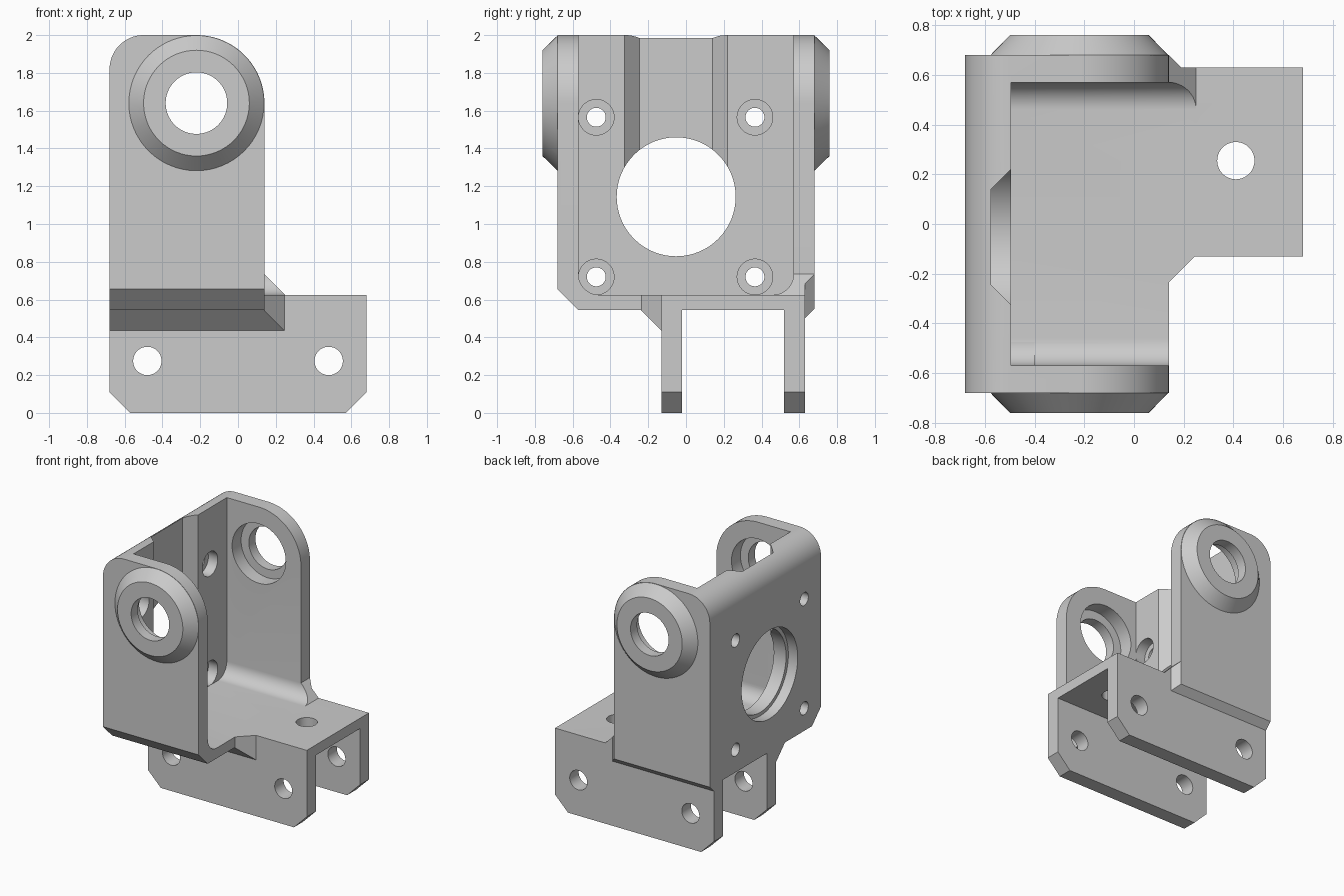
import bpy, math
from mathutils import Vector

default = bpy.data.objects.get("Cube")
if default:
    bpy.data.objects.remove(default)

grey = bpy.data.materials.new("plain grey")
grey.use_nodes = True
COLOUR = (0.6, 0.6, 0.6, 1)
grey.diffuse_color = COLOUR
grey.node_tree.nodes["Principled BSDF"].inputs["Base Color"].default_value = COLOUR


def place(axis, u, v, w):
    """Point from profile coordinates (u, v) and depth w along an axis."""
    return {"x": (w, u, v), "y": (u, w, v), "z": (u, v, w)}[axis]


def make(name, verts, faces):
    mesh = bpy.data.meshes.new(name)
    mesh.from_pydata(verts, [], faces)
    mesh.materials.append(grey)
    obj = bpy.data.objects.new(name, mesh)
    bpy.context.collection.objects.link(obj)
    # Make normals point outward
    import bmesh
    bm = bmesh.new()
    bm.from_mesh(mesh)
    bmesh.ops.recalc_face_normals(bm, faces=bm.faces)
    bm.to_mesh(mesh)
    bm.free()
    return obj


def loft(name, axis, near, far, w0, w1):
    """Solid between two matching outlines."""
    n = len(near)
    verts = [place(axis, *p, w0) for p in near] + [place(axis, *p, w1) for p in far]
    faces = [tuple(range(n)), tuple(range(n, 2 * n))]
    faces += [(i, (i + 1) % n, n + (i + 1) % n, n + i) for i in range(n)]
    return make(name, verts, faces)


def prism(name, axis, outline, w0, w1):
    return loft(name, axis, outline, outline, w0, w1)


def arc(cu, cv, r, start, end, steps):
    angles = [math.radians(start + (end - start) * i / steps) for i in range(steps + 1)]
    return [(cu + r * math.cos(a), cv + r * math.sin(a)) for a in angles]


def circle(cu, cv, r, steps=64):
    return arc(cu, cv, r, 0, 360, steps)[:-1]


def combine(target, other, operation):
    other.hide_render = True
    mod = target.modifiers.new("combine", "BOOLEAN")
    mod.operation = operation
    mod.solver = "EXACT"
    mod.object = other
    bpy.context.view_layer.objects.active = target
    bpy.ops.object.modifier_apply(modifier=mod.name)
    bpy.data.objects.remove(other)


def cut_hole(target, axis, cu, cv, r, w0, w1):
    combine(target, prism("hole_cutter", axis, circle(cu, cv, r), w0, w1), "DIFFERENCE")


BACK, FRONT = -0.68, 0.14
PIVOT = (-0.22, 1.64)

# Upper cradle: rounded side outline, including the gusset foot
outline = arc(-0.5, 1.82, 0.18, 180, 90, 16) + arc(*PIVOT, 0.36, 90, 0, 32)
outline += [(FRONT, 0.735), (0.25, 0.625), (0.25, 0.435), (BACK, 0.435)]
bracket = prism("bracket", "y", outline, -0.68, 0.68)

# Cross-section with chamfered lower edges
section = [(-0.68, 2.1), (-0.68, 0.655), (-0.57, 0.545), (-0.24, 0.545), (-0.13, 0.435),
           (0.63, 0.435), (0.63, 0.5), (0.68, 0.55), (0.68, 2.1)]
combine(bracket, prism("section", "x", section, -1, 1), "INTERSECT")

# Space between the side walls, filleted at the floor
space = arc(-0.46, 0.735, 0.11, 180, 270, 12) + arc(0.46, 0.735, 0.11, 270, 360, 12)
space += [(0.57, 2.2), (-0.57, 2.2)]
combine(bracket, prism("inner_space", "x", space, -0.495, 1), "DIFFERENCE")

# Diagonal trims of the gussets in plan
for trim in ([(FRONT, -0.235), (0.26, -0.115), (0.26, -1), (FRONT, -1)],
             [(FRONT, 0.68), (0.19, 0.63), (0.26, 0.63), (0.26, 1), (FRONT, 1)]):
    combine(bracket, prism("gusset_trim", "z", trim, 0, 1), "DIFFERENCE")

# Base channel with chamfered lower corners
base = [(BACK, 0.625), (BACK, 0.11), (-0.57, 0), (0.57, 0), (0.68, 0.11), (0.68, 0.625)]
combine(bracket, prism("base", "y", base, -0.13, 0.63), "UNION")
slot = [(-0.02, -0.1), (0.52, -0.1), (0.52, 0.545), (-0.02, 0.545)]
combine(bracket, prism("base_slot", "x", slot, -1, 1), "DIFFERENCE")

# Groove in the rear wall above the large opening
groove = [(-0.48, 0.235), (-0.575, 0.14), (-0.575, -0.245), (-0.48, -0.34)]
combine(bracket, prism("rear_groove", "z", groove, 1.145, 2.2), "DIFFERENCE")

# Tapered pivot bosses, bores and inner bearing pockets
for side in (-1, 1):
    boss = loft("pivot_boss", "y", circle(*PIVOT, 0.359), circle(*PIVOT, 0.28),
                side * 0.679, side * 0.76)
    combine(bracket, boss, "UNION")
    cut_hole(bracket, "y", *PIVOT, 0.163, side * 0.5, side * 0.9)
    cut_hole(bracket, "y", *PIVOT, 0.23, side * 0.5, side * 0.68)

# Large rear opening with a shallow outer step
cut_hole(bracket, "x", -0.052, 1.144, 0.315, -0.9, -0.4)
cut_hole(bracket, "x", -0.052, 1.144, 0.343, -0.9, -0.6)

# Counterbored bolt holes
for y in (-0.475, 0.365):
    for z in (0.72, 1.565):
        cut_hole(bracket, "x", y, z, 0.05, -0.9, -0.4)
        cut_hole(bracket, "x", y, z, 0.094, -0.575, -0.4)

# Holes through the legs and the base plate
for x in (-0.48, 0.48):
    cut_hole(bracket, "y", x, 0.275, 0.075, -0.3, 0.8)
cut_hole(bracket, "z", 0.41, 0.255, 0.075, 0.4, 0.8)

bpy.ops.object.select_all(action="DESELECT")
bracket.select_set(True)
bpy.context.view_layer.objects.active = bracket
bpy.ops.object.shade_smooth_by_angle(angle=math.radians(25))
